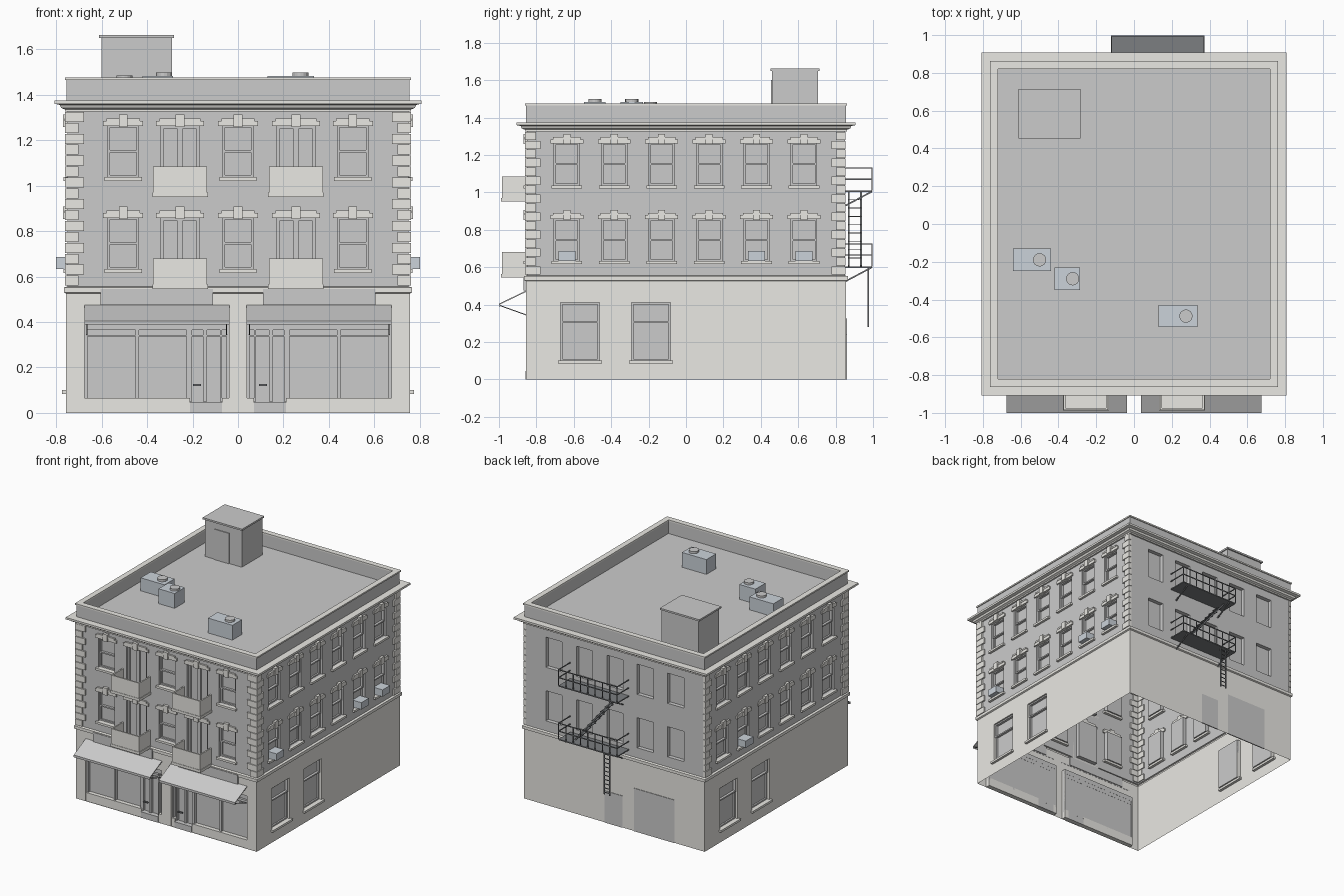
import bpy, bmesh
from mathutils import Vector, Matrix
from math import pi

if "Cube" in bpy.data.objects:
    bpy.data.objects.remove(bpy.data.objects["Cube"])

W, D = 0.75, 0.85            # half width and half depth of the brick walls
F, R, B, L = 0, 1, 2, 3      # facades: front, right, back, left
parts = {}


def get(name):
    return parts.setdefault(name, bmesh.new()) if name not in parts else parts[name]


def P(f, u, d, z):
    """Point on facade f: u along the wall, d outward from it, z up."""
    dist = D if f % 2 == 0 else W
    return Matrix.Rotation(f * pi / 2, 3, 'Z') @ Vector((u, -(dist + d), z))


def face(name, pts):
    bm = get(name)
    bm.faces.new([bm.verts.new(p) for p in pts])


def prism(name, f, prof, u0, u1):
    """Profile of (d, z) points extruded along the wall."""
    bm = get(name)
    a = [bm.verts.new(P(f, u0, d, z)) for d, z in prof]
    b = [bm.verts.new(P(f, u1, d, z)) for d, z in prof]
    new = [bm.faces.new(a), bm.faces.new(b[::-1])]
    n = len(prof)
    for i in range(n):
        j = (i + 1) % n
        new.append(bm.faces.new((a[i], b[i], b[j], a[j])))
    bmesh.ops.recalc_face_normals(bm, faces=new)


def box(name, f, u0, u1, d0, d1, z0, z1):
    prism(name, f, [(d0, z0), (d1, z0), (d1, z1), (d0, z1)], min(u0, u1), max(u0, u1))


def rbox(name, x0, x1, y0, y1, z0, z1):
    box(name, F, x0, x1, -y1 - D, -y0 - D, z0, z1)


def bar(name, f, a, b, r=0.003):
    """Thin square bar between two facade points."""
    a, b = P(f, *a), P(f, *b)
    q = (b - a).to_track_quat('Z', 'Y').to_matrix().to_4x4()
    m = Matrix.Translation((a + b) / 2) @ q @ Matrix.Diagonal((2 * r, 2 * r, (b - a).length, 1))
    bmesh.ops.create_cube(get(name), size=1, matrix=m)


def ring(name, prof):
    """Profile of (offset, z) swept round the building rectangle."""
    for (o0, z0), (o1, z1) in zip(prof, prof[1:]):
        for f in range(4):
            h = W if f % 2 == 0 else D
            face(name, [P(f, -h - o0, o0, z0), P(f, h + o0, o0, z0),
                        P(f, h + o1, o1, z1), P(f, -h - o1, o1, z1)])


def wall(name, f, d, z0, z1, holes):
    """Single wall sheet with rectangular openings."""
    h = (W if f % 2 == 0 else D) + d
    us = sorted({-h, h, *[v for q in holes for v in q[:2]]})
    zs = sorted({z0, z1, *[v for q in holes for v in q[2:]]})
    for ua, ub in zip(us, us[1:]):
        for za, zb in zip(zs, zs[1:]):
            u, z = (ua + ub) / 2, (za + zb) / 2
            if not any(q[0] < u < q[1] and q[2] < z < q[3] for q in holes):
                face(name, [P(f, ua, d, za), P(f, ub, d, za), P(f, ub, d, zb), P(f, ua, d, zb)])


def opening(wallname, f, q, d, depth):
    """Reveals and glass of an opening."""
    u0, u1, z0, z1 = q
    c = [(u0, z0), (u1, z0), (u1, z1), (u0, z1)]
    for (a, b), (e, g) in zip(c, c[1:] + c[:1]):
        face(wallname, [P(f, e, d, g), P(f, a, d, b), P(f, a, d - depth, b), P(f, e, d - depth, g)])
    face("window_glass", [P(f, u, d - depth, z) for u, z in c])


def frame(f, u0, u1, z0, z1, d0, d1, t=0.01):
    for a, b, c, e in ((u0, u0 + t, z0, z1), (u1 - t, u1, z0, z1),
                       (u0 + t, u1 - t, z0, z0 + t), (u0 + t, u1 - t, z1 - t, z1)):
        box("window_frames", f, a, b, d0, d1, c, e)


def sash_window(wallname, f, q, d=0.0, sill=True, sash=True):
    opening(wallname, f, q, d, 0.03)
    u0, u1, z0, z1 = q
    zm = z0 + (z1 - z0) * (0.5 if d == 0 else 0.67)
    if sash:
        frame(f, u0, u1, zm - 0.005, z1, d - 0.03, d - 0.012)
        frame(f, u0, u1, z0, zm + 0.005, d - 0.03, d - 0.018)
    if sill:
        box("window_sills", f, u0 - 0.014, u1 + 0.014, d - 0.02, d + 0.018, z0 - 0.016, z0)


def lintel(f, u, hw, z):
    box("lintels", f, u - hw, u + hw, -0.01, 0.01, z, z + 0.022)
    box("lintels", f, u - hw + 0.015, u + hw - 0.015, -0.01, 0.013, z + 0.022, z + 0.034)
    box("keystones", f, u - 0.019, u + 0.019, -0.01, 0.02, z - 0.004, z + 0.05)


def balcony(u, z):
    for a, b, d0, d1 in ((-.118, .118, .125, .135), (-.118, -.108, 0, .125), (.108, .118, 0, .125)):
        box("balconies", F, u + a, u + b, d0, d1, z, z + 0.135)
    box("balconies", F, u - .122, u + .122, 0, 0.138, z, z + 0.02)


# Upper walls with their windows
side_u = [-0.637 + 0.2535 * i for i in range(6)]
for f in range(4):
    holes = []
    for dz in (0, 0.405):
        for u in (side_u if f % 2 else (-0.505, 0, 0.505) if f == F else (-.51, -.255, 0, .255, .51)):
            q = (u - 0.068, u + 0.068, 0.632 + dz, 0.86 + dz)
            holes.append(q)
            sash_window("brick_walls", f, q, 0.0, f != B, f != B)
            if f != B:
                lintel(f, u, 0.088, 0.857 + dz)
        if f == F:
            for u in (-0.255, 0.255):
                q = (u - 0.085, u + 0.085, 0.56 + dz, 0.86 + dz)
                holes.append(q)
                opening("brick_walls", F, q, 0, 0.03)
                frame(F, u - .085, u, q[2], q[3], -.03, -.015, .014)
                frame(F, u, u + .085, q[2], q[3], -.03, -.015, .014)
                lintel(F, u, 0.105, 0.857 + dz)
                balcony(u, 0.545 + dz)
    wall("brick_walls", f, 0, 0.55, 1.335, holes)

# Ground floor walls
G = 0.006
store = [(-0.675, -0.04, 0, 0.40), (0.04, 0.675, 0, 0.40)]
wall("ground_walls", F, G, 0, 0.535, store)
wall("ground_walls", B, G, 0, 0.535, [])
for f in (R, L):
    qs = [(u - 0.104, u + 0.104, 0.10, 0.41) for u in (-0.567, -0.187)]
    wall("ground_walls", f, G, 0, 0.535, qs)
    for q in qs:
        sash_window("ground_walls", f, q, G)
box("garage_door", B, 0.165, 0.505, G - .004, G + .004, 0, 0.325)
box("back_door", B, -0.08, 0.07, G - .004, G + .004, 0, 0.24)

# Shopfronts, awnings and sign boards, mirrored about the centre
for s, q in zip((-1, 1), store):
    opening("ground_walls", F, q, G, 0.035)
    for a, b in ((.04, .05), (.07, .08), (.137, .155), (.203, .226), (.435, .45), (.663, .675)):
        box("shop_frames", F, s * a, s * b, -.03, -.008, 0.05, 0.375)
    for z0, z1 in ((.335, .343), (.365, .40)):
        box("shop_frames", F, s * .04, s * .675, -.03, -.008, z0, z1)
    box("shop_base", F, s * .212, s * .675, -.03, .002, 0, 0.065)
    box("shop_base", F, s * .04, s * .07, -.03, .002, 0, 0.065)
    box("shop_step", F, s * .07, s * .212, -.03, .008, 0, 0.045)
    hx = -0.18 if s < 0 else 0.11
    box("door_handles", F, hx - .018, hx + .018, -.01, .002, .118, .126)
    prism("awnings", F, [(.005, .475), (.15, .405), (.15, .388), (.146, .388), (.146, .40), (.005, .468)],
          s * .037, s * .675)
    for a in (.05, .665):
        bar("awning_arms", F, (s * a, .005, .345), (s * a, .145, .395), .0025)
    box("sign_boards", F, s * .11, s * .605, 0, .02, .475, .545)

# Belt course, cornice, parapet and roof
ring("belt_course", [(G, .525), (.016, .53), (.016, .552), (0, .556)])
ring("cornice", [(0, 1.325), (.012, 1.325), (.012, 1.335), (.028, 1.342), (.034, 1.355),
                 (.057, 1.36), (.057, 1.375), (.005, 1.375)])
ring("parapet", [(.005, 1.375), (.005, 1.465)])
ring("parapet_cap", [(.005, 1.465), (.012, 1.465), (.012, 1.476), (-.03, 1.476), (-.03, 1.465), (-.025, 1.465)])
ring("parapet", [(-.025, 1.465), (-.025, 1.37)])
face("roof", [(x * (W - .025), y * (D - .025), 1.37) for x, y in ((-1, -1), (1, -1), (1, 1), (-1, 1))])

# Corner quoins, alternating long and short
for i in range(16):
    z = 0.558 + i * 0.048
    a, b = (.085, .06) if i % 2 else (.06, .085)
    for s in (-1, 1):
        box("quoins", F, s * (W + .012), s * (W + .012 - a), -.008, .012, z + .002, z + .046)
        for f in (R, L):
            end = D + (.012 if (s < 0) == (f == R) else .004)
            box("quoins", f, s * end, s * (D + .012 - b), -.008, .012, z + .002, z + .046)

# Window cooling units
for f, us in ((R, (side_u[0], side_u[4], side_u[5])), (L, (side_u[1],))):
    for u in us:
        box("window_coolers", f, u - .045, u + .045, -.025, .05, .634, .686)

# Roof stair house
rbox("stair_house", -.60, -.29, .46, .705, 1.37, 1.65)
rbox("stair_house_cap", -.612, -.282, .452, .715, 1.65, 1.663)
rbox("stair_house_door", -.52, -.395, .454, .462, 1.37, 1.60)

# Roof cooling units with round fans
for x0, x1, y0, y1, fx, top in ((-.64, -.44, -.25, -.13, -.50, 1.468),
                                (-.42, -.285, -.35, -.23, -.325, 1.482),
                                (.13, .335, -.545, -.43, .275, 1.482)):
    rbox("roof_units", x0, x1, y0, y1, 1.37, top)
    bmesh.ops.create_cone(get("roof_fans"), cap_ends=True, segments=16, radius1=.035, radius2=.035, depth=.016,
                          matrix=Matrix.Translation((fx, (y0 + y1) / 2, top + .008)))

# Fire escape: platforms, rails and brackets
FE = "fire_escape"
U0, U1, DO = -.37, .12, .145
for z in (.605, 1.01):
    box("fire_escape_platforms", B, U0, U1, .004, DO, z - .008, z)
    for h in (.06, .12):
        bar(FE, B, (U0, DO, z + h), (U1, DO, z + h))
        for u in (U0, U1):
            bar(FE, B, (u, .004, z + h), (u, DO, z + h))
    for i in range(9):
        u = U0 + (U1 - U0) * i / 8
        bar(FE, B, (u, DO, z), (u, DO, z + .12))
    for u in (U0 + .05, U1 - .05):
        bar(FE, B, (u, .004, z - .08), (u, DO, z - .005), .004)
# Stair between platforms and drop ladder
for d in (.02, .085):
    bar(FE, B, (-.27, d, .605), (.06, d, 1.005), .005)
for i in range(1, 9):
    t = i / 9
    u, z = -.27 + .33 * t, .605 + .4 * t
    box(FE, B, u - .014, u + .014, .02, .085, z - .002, z + .002)
for u in (.0, .045):
    bar(FE, B, (u, .125, .28), (u, .125, .605), .0035)
for i in range(10):
    bar(FE, B, (0, .125, .295 + i * .032), (.045, .125, .295 + i * .032), .0025)

# Objects and materials
colors = {"stone": (.82, .81, .77, 1), "metal": (.2, .21, .22, 1), "cooler": (.6, .65, .7, 1)}
mats = {}
for k, c in colors.items():
    mats[k] = bpy.data.materials.new(k)
    mats[k].diffuse_color = c
use = {"stone": "ground_walls belt_course cornice parapet_cap quoins lintels keystones window_sills balconies shop_base",
       "metal": "fire_escape fire_escape_platforms awning_arms door_handles",
       "cooler": "window_coolers roof_units"}
for name, bm in parts.items():
    bmesh.ops.remove_doubles(bm, verts=bm.verts, dist=1e-5)
    me = bpy.data.meshes.new(name)
    bm.to_mesh(me)
    bm.free()
    ob = bpy.data.objects.new(name, me)
    bpy.context.collection.objects.link(ob)
    for k, names in use.items():
        if name in names.split():
            me.materials.append(mats[k])

for m in bpy.data.materials:
    if m.users and not m.is_grease_pencil:
        m.use_nodes = True
        m.node_tree.nodes["Principled BSDF"].inputs["Base Color"].default_value = m.diffuse_color
